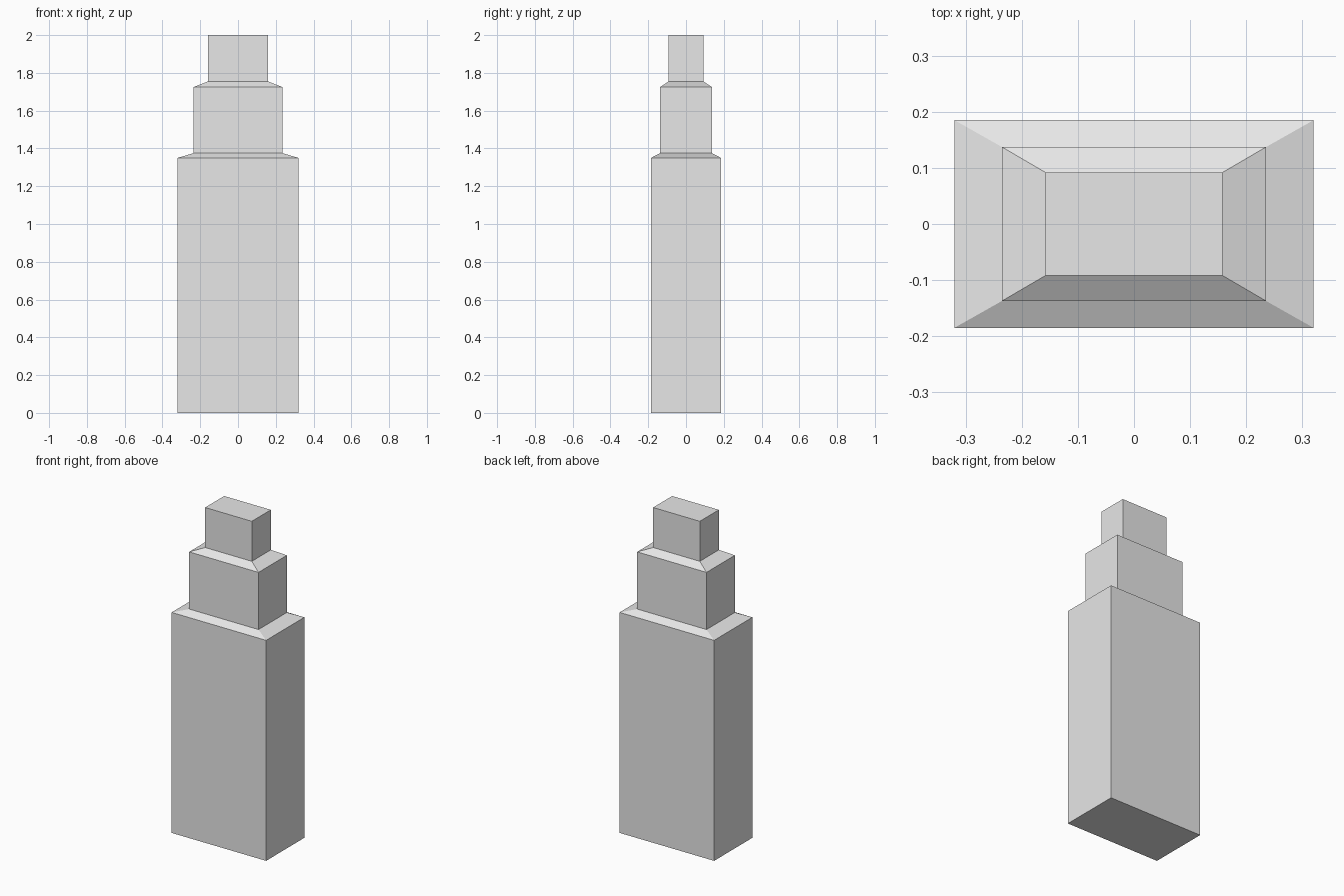
import bpy
import bmesh

default_cube = bpy.data.objects.get("Cube")
if default_cube:
    bpy.data.objects.remove(default_cube, do_unlink=True)

# Single plain grey
grey = bpy.data.materials.new("light_grey")
grey.use_nodes = True
colour = (0.8, 0.8, 0.8, 1)
grey.diffuse_color = colour
grey.node_tree.nodes["Principled BSDF"].inputs["Base Color"].default_value = colour

# Stepped profile: half width, half depth, height
profile = [
    (0.32, 0.185, 0), (0.32, 0.185, 1.35),             # main block
    (0.235, 0.137, 1.375), (0.235, 0.137, 1.725),      # middle block
    (0.158, 0.092, 1.755), (0.158, 0.092, 2),          # top block
]

# Loft rectangular rings into one closed shell with sloped ledges
bm = bmesh.new()
rings = [[bm.verts.new((sx * w, sy * d, z))
          for sx, sy in ((-1, -1), (1, -1), (1, 1), (-1, 1))]
         for w, d, z in profile]
for low, high in zip(rings, rings[1:]):
    for i in range(4):
        j = (i + 1) % 4
        bm.faces.new((low[i], low[j], high[j], high[i]))
bm.faces.new(rings[0][::-1])
bm.faces.new(rings[-1])
bmesh.ops.recalc_face_normals(bm, faces=bm.faces)

mesh = bpy.data.meshes.new("stepped_tower")
bm.to_mesh(mesh)
bm.free()
mesh.materials.append(grey)
tower = bpy.data.objects.new("stepped_tower", mesh)
bpy.context.collection.objects.link(tower)
